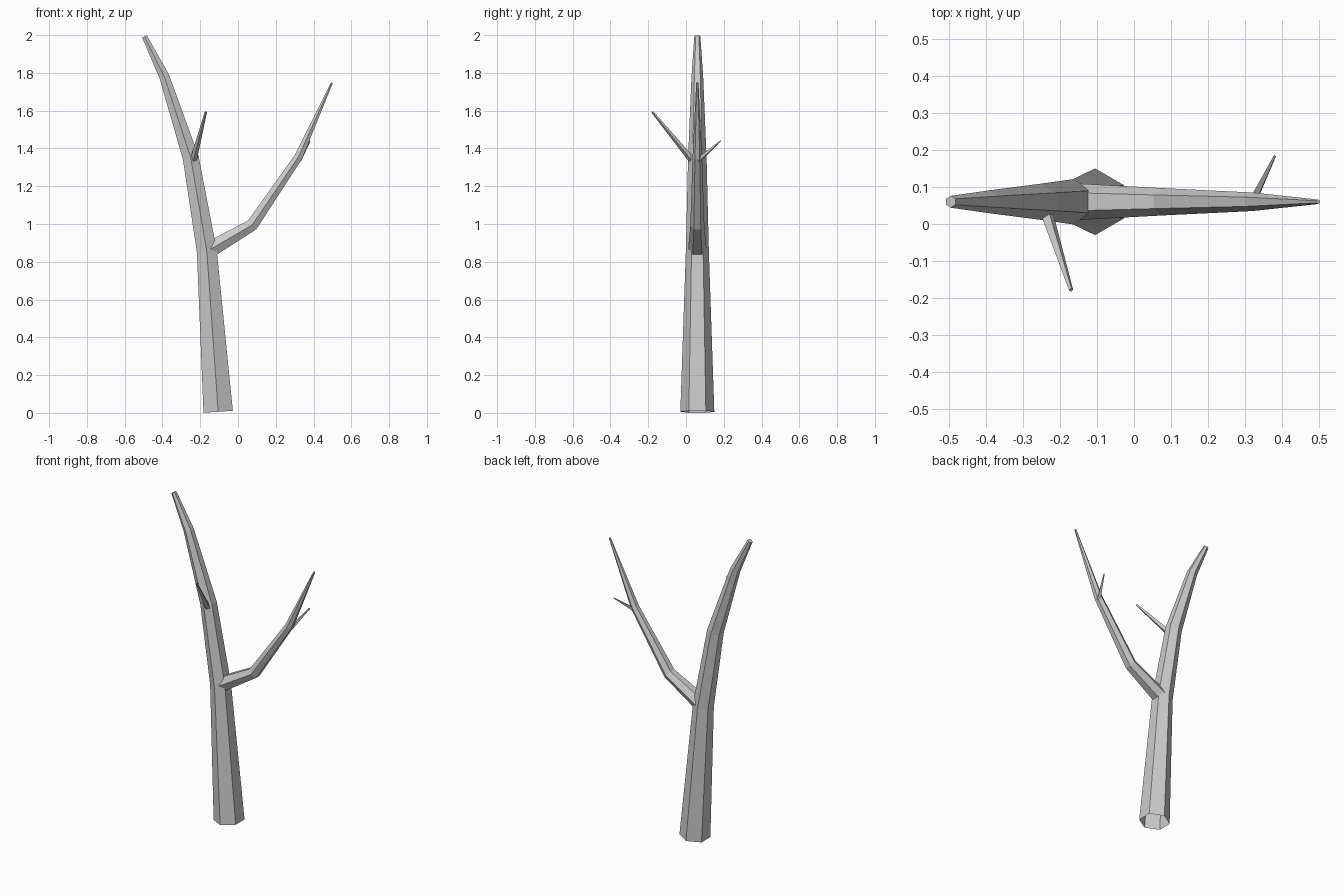
import bpy, bmesh, math
from mathutils import Vector

cube = bpy.data.objects.get("Cube")
if cube:
    bpy.data.objects.remove(cube, do_unlink=True)

bark = bpy.data.materials.new("grey_bark")
bark.use_nodes = True
bark.diffuse_color = (0.6, 0.6, 0.6, 1)
bark.node_tree.nodes["Principled BSDF"].inputs["Base Color"].default_value = (0.6, 0.6, 0.6, 1)


def limb(name, path, sides=6):
    """Tapered faceted tube through (x, y, z, radius) points, open at the start."""
    pts = [Vector(p[:3]) for p in path]
    bm = bmesh.new()
    rings = []
    for i, p in enumerate(pts):
        # Each ring lies across the average of its neighbouring directions
        t = Vector()
        if i > 0:
            t += (p - pts[i - 1]).normalized()
        if i < len(pts) - 1:
            t += (pts[i + 1] - p).normalized()
        t.normalize()
        v = Vector((0, 1, 0))
        v = (v - t * v.dot(t)).normalized()
        u = v.cross(t)
        ring = []
        for k in range(sides):
            a = math.pi / 2 + math.tau * k / sides
            ring.append(bm.verts.new(p + path[i][3] * (u * math.cos(a) + v * math.sin(a))))
        rings.append(ring)
    for low, high in zip(rings, rings[1:]):
        for k in range(sides):
            n = (k + 1) % sides
            bm.faces.new((low[k], low[n], high[n], high[k]))
    bm.faces.new(rings[-1])
    mesh = bpy.data.meshes.new(name)
    bm.to_mesh(mesh)
    bm.free()
    mesh.materials.append(bark)
    obj = bpy.data.objects.new(name, mesh)
    bpy.context.collection.objects.link(obj)


Y = 0.06  # depth of the plane holding trunk and main branch

# Leaning trunk
limb("trunk", [(-0.105, Y, 0.006, 0.09), (-0.165, Y, 0.855, 0.061), (-0.25, Y, 1.35, 0.049),
               (-0.39, Y, 1.78, 0.031), (-0.495, Y, 1.993, 0.016)])

# Main side branch
limb("branch", [(-0.165, Y, 0.855, 0.05), (0.075, Y, 0.995, 0.037),
                (0.32, Y, 1.355, 0.025), (0.497, Y, 1.748, 0.006)])

# Thin twigs
limb("front_twig", [(-0.242, 0.05, 1.316, 0.019), (-0.17, -0.178, 1.593, 0.006)], 4)
limb("back_twig", [(0.322, 0.065, 1.337, 0.013), (0.38, 0.183, 1.44, 0.004)], 4)
